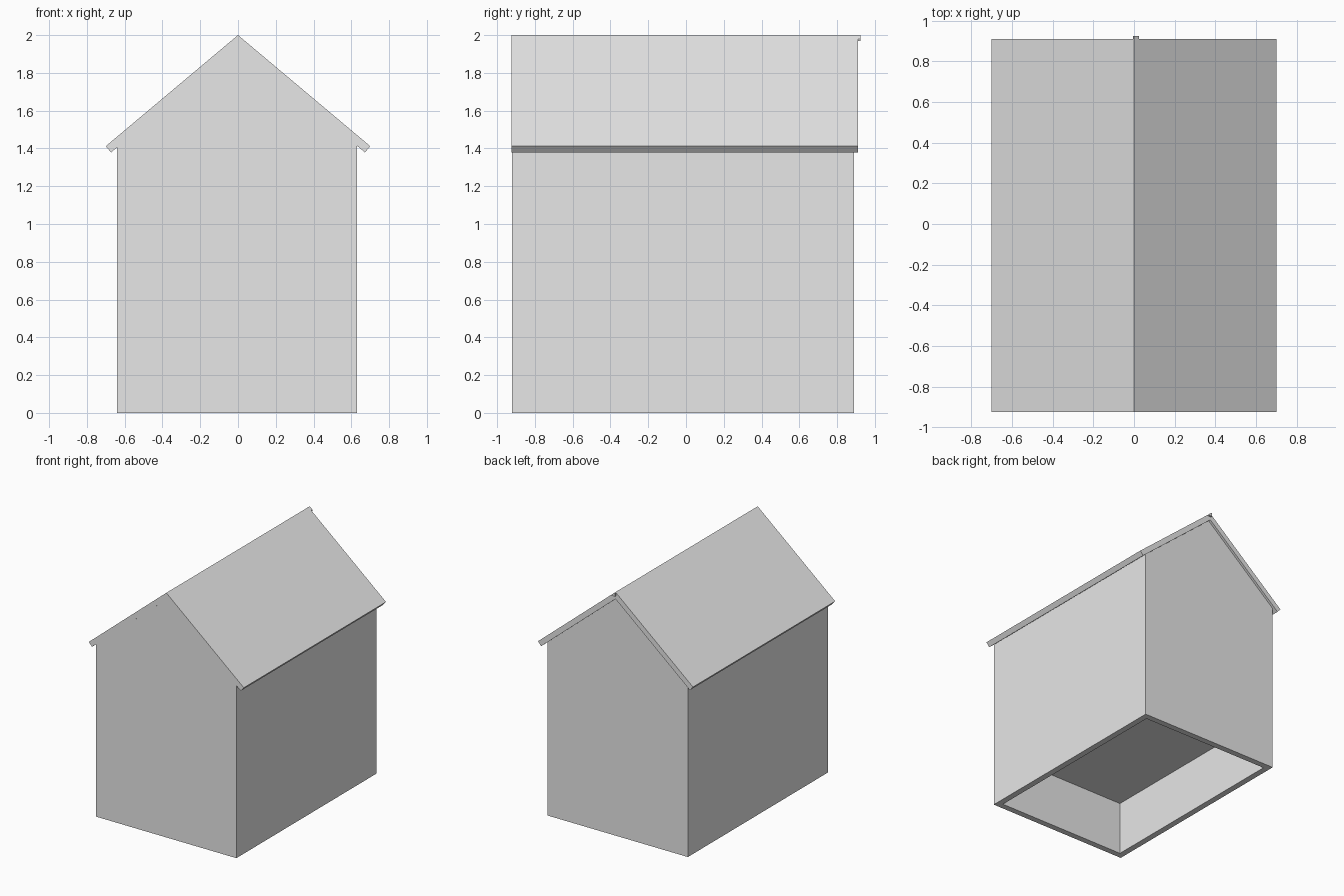
import bpy, bmesh

if "Cube" in bpy.data.objects:
    bpy.data.objects.remove(bpy.data.objects["Cube"])

grey = bpy.data.materials.new("light_grey")
grey.diffuse_color = (0.8, 0.8, 0.8, 1)
grey.use_nodes = True
grey.node_tree.nodes["Principled BSDF"].inputs["Base Color"].default_value = grey.diffuse_color


def prism(name, profile, y0, y1):
    """Extrude an x/z outline from y0 to y1."""
    bm = bmesh.new()
    face = bm.faces.new([bm.verts.new((x, y0, z)) for x, z in profile])
    ext = bmesh.ops.extrude_face_region(bm, geom=[face])
    verts = [v for v in ext["geom"] if isinstance(v, bmesh.types.BMVert)]
    bmesh.ops.translate(bm, verts=verts, vec=(0, y1 - y0, 0))
    bmesh.ops.recalc_face_normals(bm, faces=bm.faces)
    mesh = bpy.data.meshes.new(name)
    bm.to_mesh(mesh)
    bm.free()
    mesh.materials.append(grey)
    obj = bpy.data.objects.new(name, mesh)
    bpy.context.collection.objects.link(obj)
    return obj


def box(name, x0, x1, y0, y1, z0, z1):
    return prism(name, [(x0, z0), (x1, z0), (x1, z1), (x0, z1)], y0, y1)


WX0, WX1, WY0, WY1 = -0.64, 0.63, -0.921, 0.89
T, FLOOR = 0.05, 0.44

# Upper house body with gables tucked into the roof, above the raised floor
prism("house_body", [(WX0, FLOOR), (WX1, FLOOR), (WX1, 1.43), (0, 1.96),
                     (WX0, 1.42)], WY0, WY1)

# Lower walls around the recess that is open underneath
box("left_base_wall", WX0, WX0 + T, WY0, WY1, 0, FLOOR)
box("right_base_wall", WX1 - T, WX1, WY0, WY1, 0, FLOOR)
box("front_base_wall", WX0 + T, WX1 - T, WY0, WY0 + T, 0, FLOOR)
box("back_base_wall", WX0 + T, WX1 - T, WY1 - T, WY1, 0, FLOOR)

# Pitched roof with square-cut eaves
prism("roof", [(0, 2), (0.70, 1.412), (0.672, 1.379), (0, 1.944),
               (-0.672, 1.379), (-0.70, 1.412)], -0.925, 0.91)

# Small tab at the back end of the ridge
prism("ridge_tab", [(-0.005, 1.97), (0.025, 1.97), (0.025, 1.979),
                    (0, 2), (-0.005, 1.996)], 0.90, 0.925)
